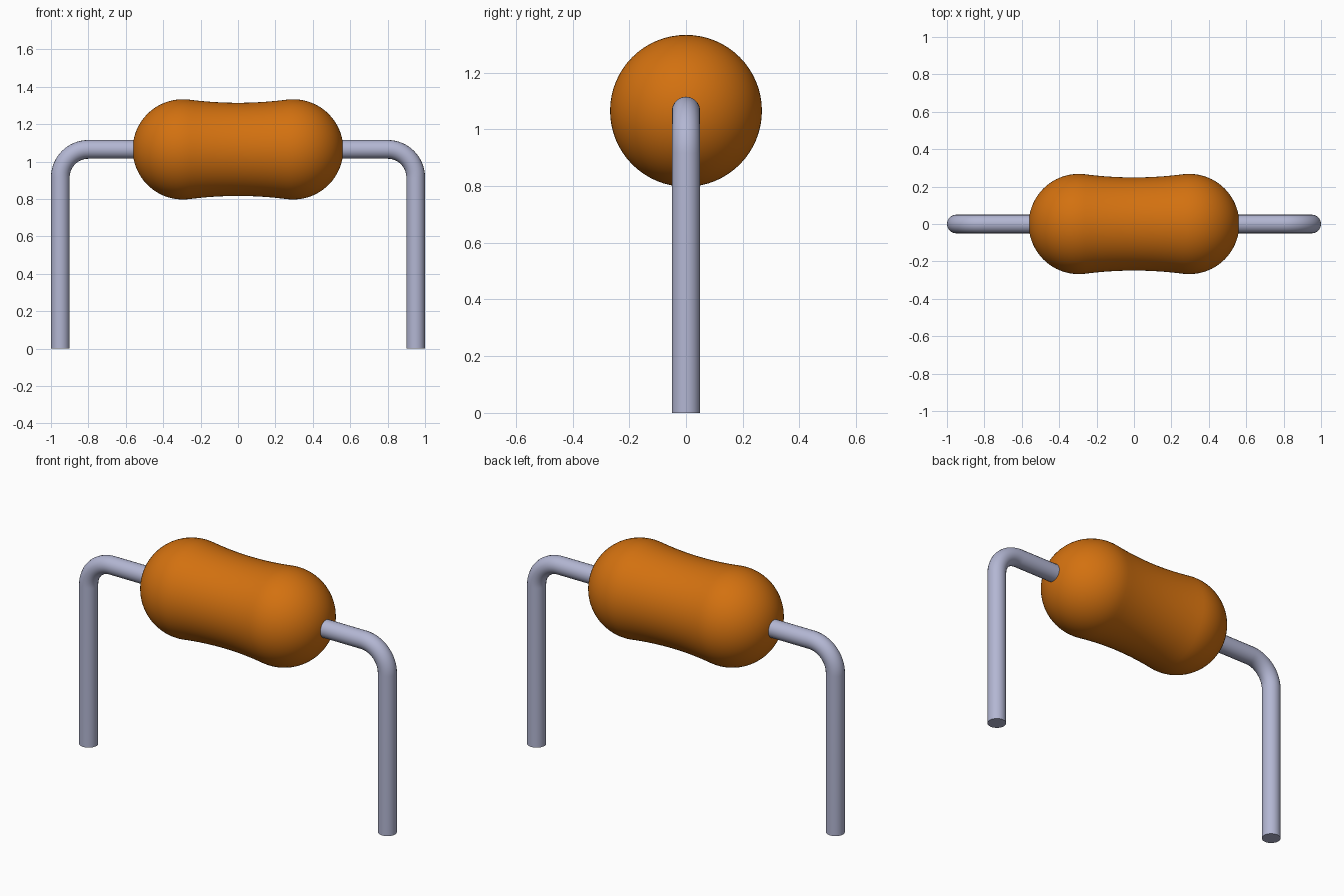
import bpy, bmesh, math
from mathutils import Vector

cube = bpy.data.objects.get("Cube")
if cube:
    bpy.data.objects.remove(cube, do_unlink=True)

AXIS_Z = 1.065      # height of the body axis
WIRE_R = 0.05
BEND_R = 0.15       # centreline radius of the lead bends
BALL_X, BALL_R = 0.295, 0.268   # rounded ends of the body
WAIST_R = 0.249


def make_material(name, rgb, metallic=0.0):
    mat = bpy.data.materials.new(name)
    mat.use_nodes = True
    mat.diffuse_color = (*rgb, 1)
    bsdf = next(n for n in mat.node_tree.nodes if n.type == 'BSDF_PRINCIPLED')
    bsdf.inputs["Base Color"].default_value = (*rgb, 1)
    return mat


def smooth(obj):
    bpy.ops.object.select_all(action='DESELECT')
    obj.select_set(True)
    bpy.context.view_layer.objects.active = obj
    bpy.ops.object.shade_smooth_by_angle(angle=math.radians(40))


orange = make_material("orange_coating", (0.65, 0.165, 0.005))
metal = make_material("grey_metal", (0.45, 0.47, 0.65))

# Body: half profile from the waist to the tip, mirrored and spun about x
join_angle = math.radians(97.3)
join_x = BALL_X + BALL_R * math.cos(join_angle)
join_r = BALL_R * math.sin(join_angle)
half = []
for i in range(9):
    t = i / 8
    half.append((join_x * t, WAIST_R + (join_r - WAIST_R) * t * t))
for i in range(1, 21):
    a = join_angle * (1 - i / 20)
    half.append((BALL_X + BALL_R * math.cos(a), BALL_R * math.sin(a)))
profile = [(-x, r) for x, r in reversed(half[1:])] + half

bm = bmesh.new()
verts = [bm.verts.new((x, 0, r)) for x, r in profile]
edges = [bm.edges.new(pair) for pair in zip(verts, verts[1:])]
bmesh.ops.spin(bm, geom=verts + edges, cent=(0, 0, 0), axis=(1, 0, 0),
               angle=math.tau, steps=64)
bmesh.ops.remove_doubles(bm, verts=bm.verts, dist=1e-5)
bmesh.ops.recalc_face_normals(bm, faces=bm.faces)
mesh = bpy.data.meshes.new("body")
bm.to_mesh(mesh)
bm.free()
body = bpy.data.objects.new("body", mesh)
body.location.z = AXIS_Z
bpy.context.collection.objects.link(body)
mesh.materials.append(orange)
smooth(body)

# Wire lead: one round wire through the body, bent down at both ends
leg_x = 1 - WIRE_R
bend = []
for i in range(17):
    a = math.pi / 2 * i / 16
    bend.append(Vector((leg_x - BEND_R + BEND_R * math.sin(a), 0,
                        AXIS_Z - BEND_R + BEND_R * math.cos(a))))
right_side = bend + [Vector((leg_x, 0, 0))]
path = [Vector((-p.x, 0, p.z)) for p in reversed(right_side)] + right_side

curve = bpy.data.curves.new("wire_lead", 'CURVE')
curve.dimensions = '3D'
curve.bevel_depth = WIRE_R
curve.bevel_resolution = 8
curve.use_fill_caps = True
spline = curve.splines.new('POLY')
spline.points.add(len(path) - 1)
for point, co in zip(spline.points, path):
    point.co = (*co, 1)
curve.materials.append(metal)
wire = bpy.data.objects.new("wire_lead", curve)
bpy.context.collection.objects.link(wire)
bpy.ops.object.select_all(action='DESELECT')
wire.select_set(True)
bpy.context.view_layer.objects.active = wire
bpy.ops.object.convert(target='MESH')
wire = bpy.context.view_layer.objects.active
wire.name = "wire_lead"

# Weld the caps to the tube and face everything outward
bm = bmesh.new()
bm.from_mesh(wire.data)
bmesh.ops.remove_doubles(bm, verts=bm.verts, dist=1e-5)
bmesh.ops.recalc_face_normals(bm, faces=bm.faces)
bm.to_mesh(wire.data)
bm.free()
smooth(wire)
